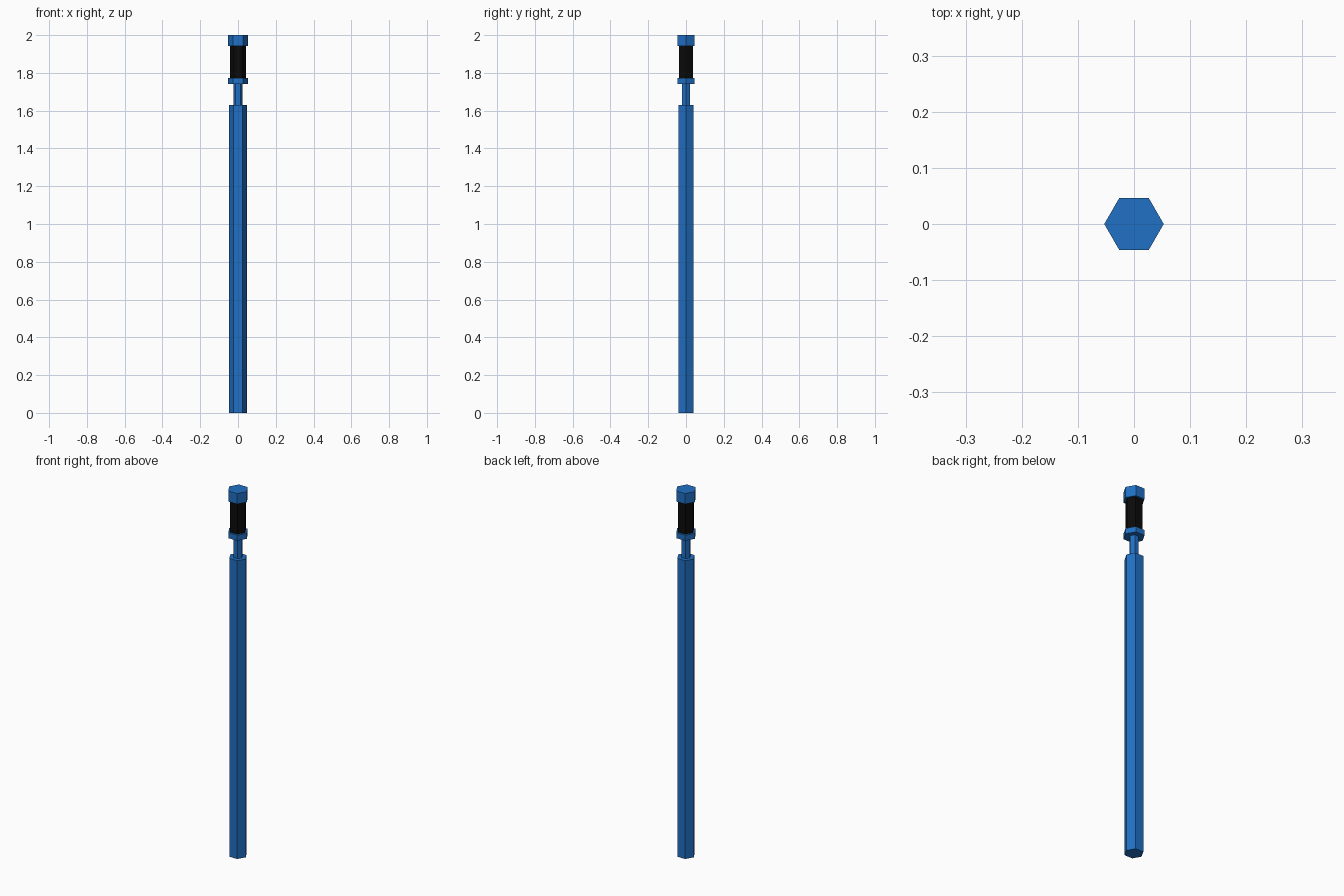
import bpy

if "Cube" in bpy.data.objects:
    bpy.data.objects.remove(bpy.data.objects["Cube"])


def material(name, color):
    m = bpy.data.materials.new(name)
    m.diffuse_color = color
    m.use_nodes = True
    m.node_tree.nodes["Principled BSDF"].inputs["Base Color"].default_value = m.diffuse_color
    return m


blue = material("blue", (0.015, 0.16, 0.55, 1))
black = material("black", (0.003, 0.003, 0.003, 1))


def hex_prism(name, radius, z0, z1, mat):
    # corners point along x, flats face front and back
    bpy.ops.mesh.primitive_cylinder_add(vertices=6, radius=radius, depth=z1 - z0,
                                        location=(0, 0, (z0 + z1) / 2),
                                        rotation=(0, 0, 0.5235987756))
    ob = bpy.context.object
    ob.name = name
    ob.data.materials.append(mat)
    return ob


# Long body, narrow neck, collar, dark grip and end cap
hex_prism("shaft", 0.047, 0.0, 1.63, blue)
hex_prism("neck", 0.024, 1.63, 1.742, blue)
hex_prism("collar", 0.053, 1.742, 1.772, blue)
hex_prism("grip", 0.0425, 1.772, 1.942, black)
hex_prism("end_cap", 0.053, 1.942, 2.0, blue)
